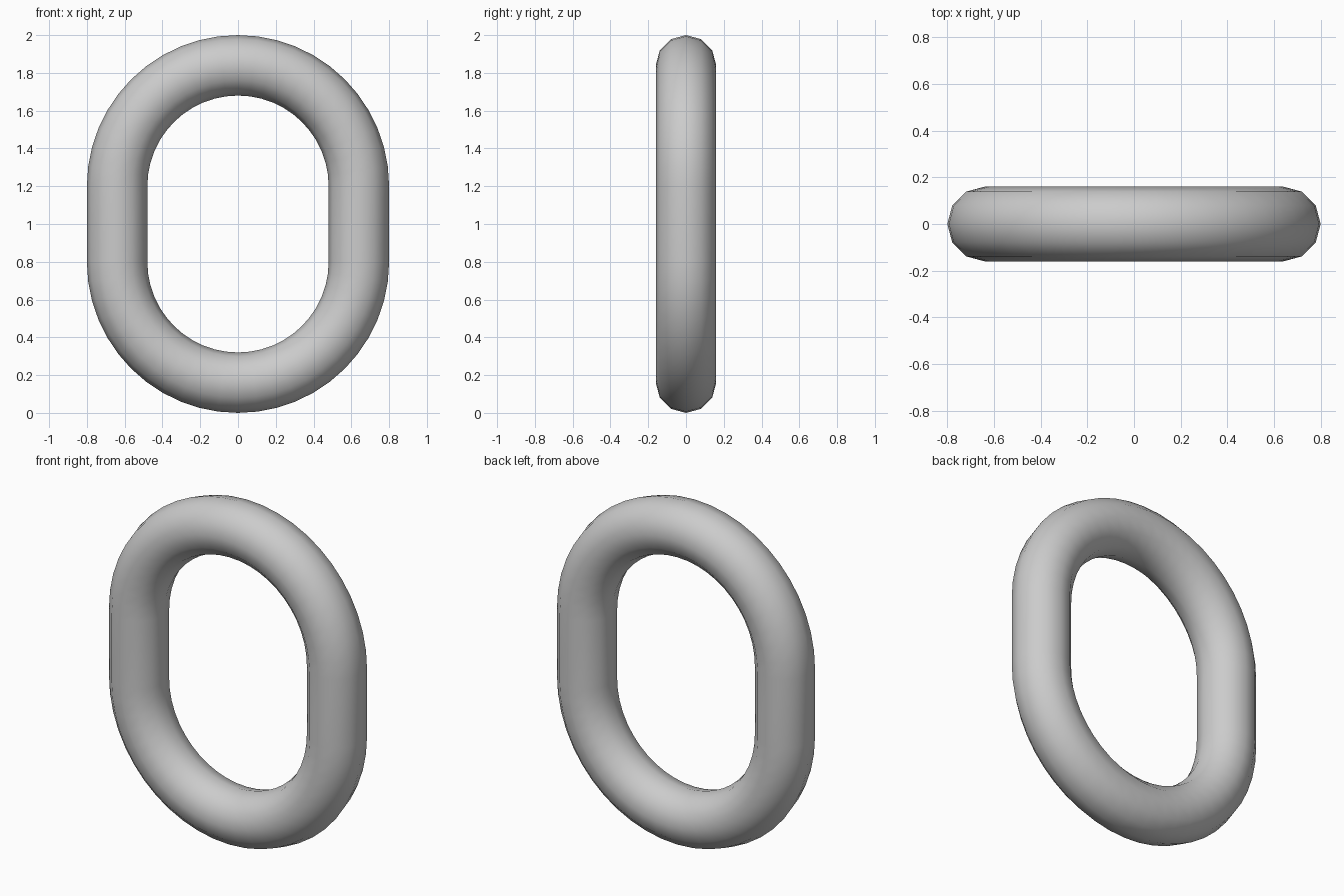
import bpy, bmesh
from math import sin, cos, pi

if "Cube" in bpy.data.objects:
    bpy.data.objects.remove(bpy.data.objects["Cube"])

BEND_R, TUBE_R = 0.64, 0.16   # centreline bend radius, tube radius
SIDES, STEPS = 12, 24         # tube sides, segments per half-circle bend

# Stadium-shaped centreline: (angle, bend centre height)
path = [(pi * i / STEPS, 1.2) for i in range(STEPS + 1)]
path += [(pi + pi * i / STEPS, 0.8) for i in range(STEPS + 1)]

# Sweep a round section along the closed path
bm = bmesh.new()
rings = []
for a, zc in path:
    ring = []
    for j in range(SIDES):
        b = 2 * pi * j / SIDES
        r = BEND_R + TUBE_R * cos(b)
        ring.append(bm.verts.new((r * cos(a), TUBE_R * sin(b), zc + r * sin(a))))
    rings.append(ring)
for i, ring in enumerate(rings):
    nxt = rings[(i + 1) % len(rings)]
    for j in range(SIDES):
        k = (j + 1) % SIDES
        bm.faces.new((ring[j], ring[k], nxt[k], nxt[j]))
bmesh.ops.recalc_face_normals(bm, faces=bm.faces)
for f in bm.faces:
    f.smooth = True

# Chain link object
mesh = bpy.data.meshes.new("chain_link")
bm.to_mesh(mesh)
bm.free()
link = bpy.data.objects.new("chain_link", mesh)
bpy.context.collection.objects.link(link)
